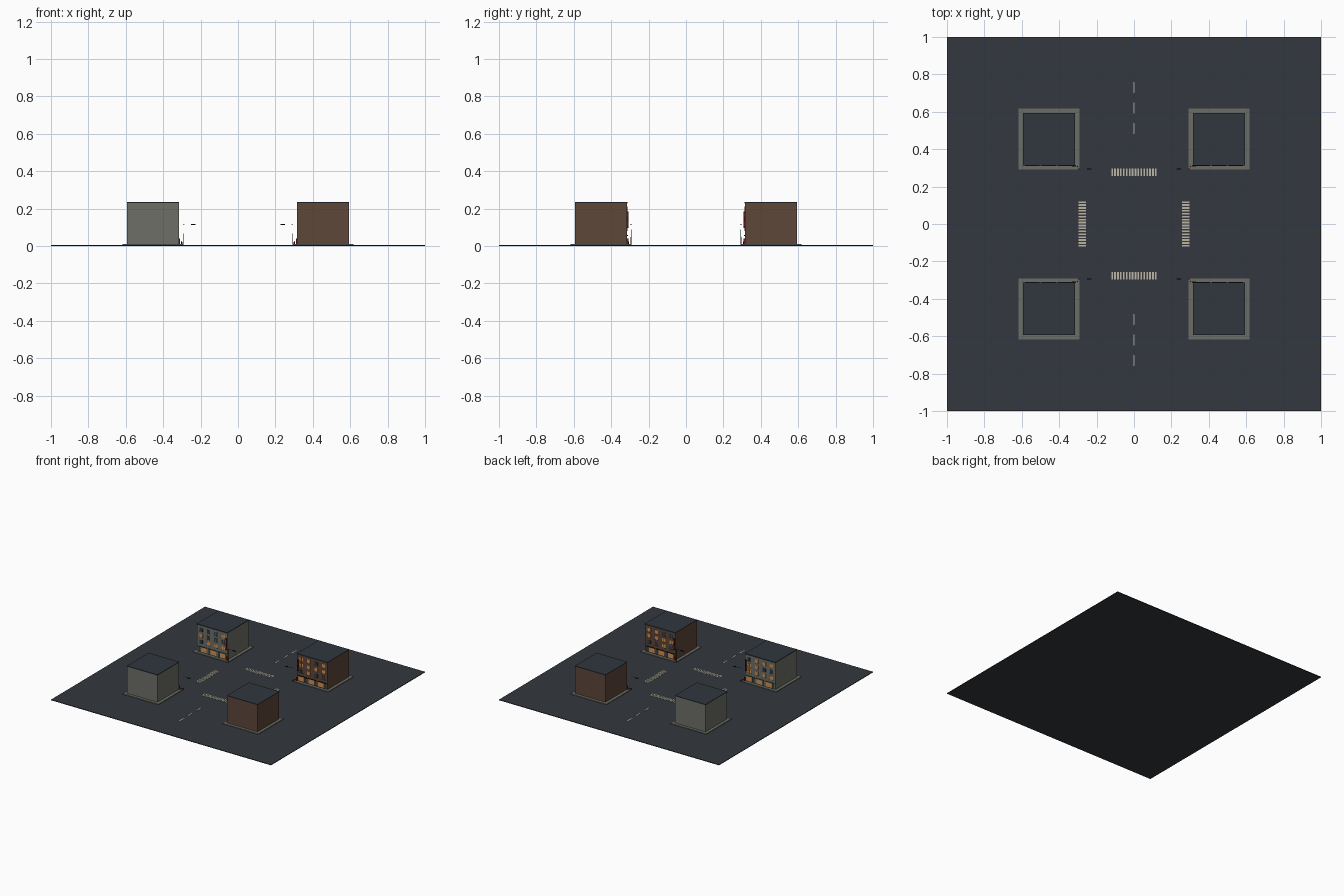
import bpy, bmesh, random
from mathutils import Vector, Matrix

if "Cube" in bpy.data.objects:
    bpy.data.objects.remove(bpy.data.objects["Cube"])

random.seed(4)
# Colours as seen on screen, turned into linear values below
COLORS = {
    "asphalt": (0.20, 0.218, 0.245), "paint": (0.74, 0.71, 0.63), "paving": (0.43, 0.43, 0.40),
    "stone": (0.43, 0.435, 0.405), "brick": (0.365, 0.28, 0.225), "roof": (0.185, 0.215, 0.24),
    "iron": (0.06, 0.065, 0.07), "lit": (0.84, 0.56, 0.30), "glass": (0.17, 0.22, 0.27),
    "trim": (0.52, 0.50, 0.44), "red": (0.45, 0.09, 0.09), "green": (0.14, 0.34, 0.28),
}
MATS = {}
for key, rgb in COLORS.items():
    MATS[key] = bpy.data.materials.new(key)
    MATS[key].diffuse_color = (*[((c + 0.055) / 1.055) ** 2.4 for c in rgb], 1)


def finish(bm, name, mat, smooth=False):
    bmesh.ops.recalc_face_normals(bm, faces=bm.faces)
    for f in bm.faces:
        f.smooth = smooth and len(f.verts) == 4
    me = bpy.data.meshes.new(name)
    bm.to_mesh(me)
    bm.free()
    me.materials.append(MATS[mat])
    ob = bpy.data.objects.new(name, me)
    bpy.context.collection.objects.link(ob)
    return ob


def boxes(name, mat, items, sx=1, sy=1):
    """One object from boxes (x0, x1, y0, y1, z0, z1), mirrored by sx, sy."""
    if not items:
        return
    bm = bmesh.new()
    for x0, x1, y0, y1, z0, z1 in items:
        c = Vector((sx * (x0 + x1) / 2, sy * (y0 + y1) / 2, (z0 + z1) / 2))
        s = Matrix.Diagonal((abs(x1 - x0), abs(y1 - y0), abs(z1 - z0), 1))
        bmesh.ops.create_cube(bm, size=1, matrix=Matrix.Translation(c) @ s)
    return finish(bm, name, mat)


def rods(name, mat, items, sx=1, sy=1, sides=10):
    """Tapered cylinders given as (start, end, r0, r1)."""
    bm = bmesh.new()
    for a, b, r0, r1 in items:
        a, b = (Vector((sx * p[0], sy * p[1], p[2])) for p in (a, b))
        rot = (b - a).to_track_quat('Z', 'Y').to_matrix().to_4x4()
        bmesh.ops.create_cone(bm, cap_ends=True, segments=sides, radius1=r0, radius2=r1,
                              depth=(b - a).length, matrix=Matrix.Translation((a + b) / 2) @ rot)
    return finish(bm, name, mat, True)


# Road surface
boxes("road", "asphalt", [(-1, 1, -1, 1, 0, 0.005)])

# Crossing stripes on all four arms and the centre dashes
stripes = []
for i in range(16):
    t = -0.1215 + i * 0.0156
    for s in (-1, 1):
        stripes.append((t, t + 0.009, s * 0.257, s * 0.297, 0.004, 0.0065))
        stripes.append((s * 0.257, s * 0.297, t, t + 0.009, 0.004, 0.0065))
boxes("crossing_stripes", "paint", stripes)
boxes("centre_dashes", "paint", [(-0.004, 0.004, s * y, s * (y + 0.06), 0.004, 0.0065)
                                 for s in (-1, 1) for y in (0.48, 0.59, 0.70)])

# Four corner blocks; facades face the street along y = 0
A, B = 0.316, 0.594
for sx in (-1, 1):
    for sy in (-1, 1):
        tag = ("east" if sx > 0 else "west") + ("_north" if sy > 0 else "_south")
        wall = "brick" if sx > 0 else "stone"
        boxes("sidewalk_" + tag, "paving", [(0.292, 0.617, 0.292, 0.617, 0.004, 0.011)], sx, sy)
        boxes("walls_" + tag, wall, [(A, B, A, B, 0.01, 0.230)], sx, sy)
        boxes("roof_" + tag, "roof", [(A, B, A, B, 0.230, 0.236)], sx, sy)
        boxes("cornice_" + tag, "roof", [(A, B, 0.312, A, 0.228, 0.236)], sx, sy)

        # Upper windows: panes, sills and glazing bars
        lit, dark, trim = [], [], []
        for row in range(3):
            z = 0.082 + row * 0.049
            for col in range(4):
                x = A + 0.038 + col * 0.0675
                w, h = 0.015, 0.030
                trim += [(x - w - 0.003, x + w + 0.003, 0.3125, A, z - 0.003, z),
                         (x - 0.0008, x + 0.0008, 0.314, A, z, z + h)]
                pane = (x - w, x + w, 0.3145, A, z, z + h)
                (lit if random.random() < 0.6 else dark).append(pane)
        boxes("window_trim_" + tag, "trim" if wall == "stone" else "brick", trim, sx, sy)

        # Shop fronts: lit display, dark door and a thin canopy
        shops = [(A + 0.012 + i * 0.088, A + 0.090 + i * 0.088) for i in range(3)]
        for x0, x1 in shops:
            lit.append((x0 + 0.004, x1 - 0.024, 0.3145, A, 0.016, 0.052))
            dark.append((x1 - 0.020, x1 - 0.004, 0.3145, A, 0.011, 0.052))
        boxes("lit_panes_" + tag, "lit", lit, sx, sy)
        boxes("dark_panes_" + tag, "glass", dark, sx, sy)
        boxes("shop_canopies_" + tag, "green" if wall == "stone" else "iron",
              [(x0, x1, 0.311, A, 0.054, 0.059) for x0, x1 in shops], sx, sy)

        # Hanging blade sign near the inner corner
        boxes("blade_sign_" + tag, "red", [(0.322, 0.330, 0.308, 0.315, 0.10, 0.18)], sx, sy)
        boxes("sign_brackets_" + tag, "iron", [(0.321, 0.331, 0.307, A, z, z + 0.005)
                                               for z in (0.095, 0.138, 0.18)], sx, sy)

        # Street lamp with arm over the road
        p = 0.294
        rods("lamp_post_" + tag, "iron", [((p, p, 0.005), (p, p, 0.018), 0.003, 0.002),
                                          ((p, p, 0.01), (p, p, 0.116), 0.0015, 0.0012),
                                          ((p, p, 0.115), (0.245, p, 0.115), 0.0012, 0.001)], sx, sy)
        boxes("lamp_head_" + tag, "iron", [(0.226, 0.252, p - 0.003, p + 0.003, 0.111, 0.117)], sx, sy)

        # Hydrant and small street box at the corner
        h = (0.303, 0.308)
        rods("hydrant_" + tag, "red", [((*h, 0.01), (*h, 0.022), 0.0025, 0.0025),
                                       ((*h, 0.022), (*h, 0.026), 0.003, 0.001)], sx, sy)
        boxes("street_box_" + tag, "red", [(0.310, 0.322, 0.307, 0.3155, 0.01, 0.040)], sx, sy)

for m in bpy.data.materials:
    if m.users and not m.is_grease_pencil:
        m.use_nodes = True
        m.node_tree.nodes["Principled BSDF"].inputs["Base Color"].default_value = m.diffuse_color
